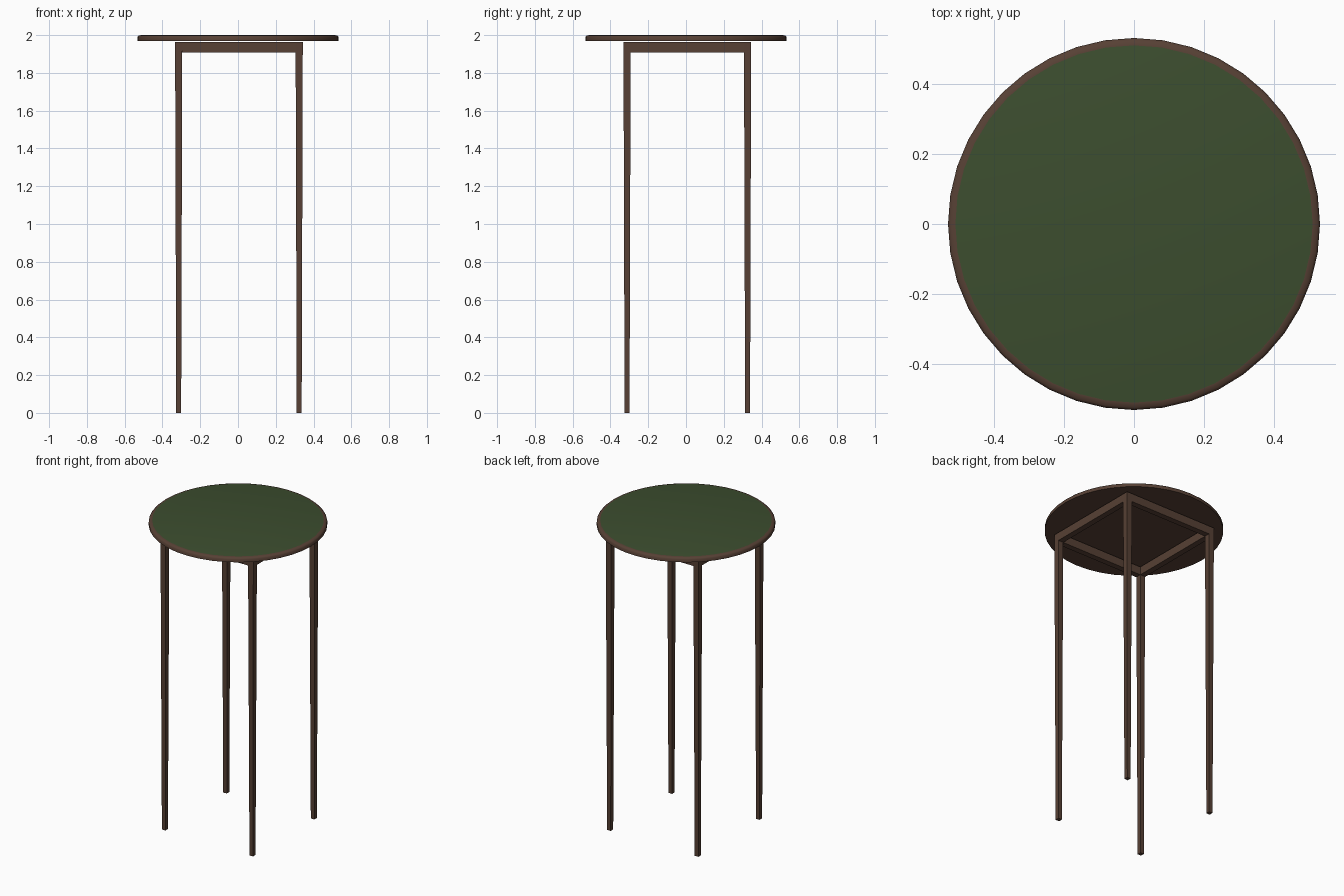
import bpy, bmesh, math

if "Cube" in bpy.data.objects:
    bpy.data.objects.remove(bpy.data.objects["Cube"])

CX, CY = 0.005, 0.007      # the frame sits slightly off the centre of the top
SPREAD = 0.319             # frame centre to leg centre
LEG_TOP, LEG_FOOT = 0.019, 0.013   # half widths of the tapered legs
FRAME_Z = 1.963


def material(name, rgb):
    m = bpy.data.materials.new(name)
    m.diffuse_color = (*rgb, 1)
    m.use_nodes = True
    m.node_tree.nodes["Principled BSDF"].inputs["Base Color"].default_value = m.diffuse_color
    return m


wood = material("dark_wood", (0.095, 0.052, 0.035))
felt = material("green_surface", (0.045, 0.075, 0.028))


def finish(name, bm, mats):
    bmesh.ops.recalc_face_normals(bm, faces=bm.faces)
    me = bpy.data.meshes.new(name)
    bm.to_mesh(me)
    bm.free()
    for m in mats:
        me.materials.append(m)
    ob = bpy.data.objects.new(name, me)
    bpy.context.collection.objects.link(ob)
    return ob


def loft(name, rings, mats, top_mat=0):
    """Skin a stack of vertex rings and cap both ends."""
    bm = bmesh.new()
    rows = [[bm.verts.new(p) for p in ring] for ring in rings]
    n = len(rows[0])
    for a, b in zip(rows, rows[1:]):
        for i in range(n):
            j = (i + 1) % n
            bm.faces.new((a[i], a[j], b[j], b[i]))
    bm.faces.new(rows[0][::-1])
    bm.faces.new(rows[-1]).material_index = top_mat
    return finish(name, bm, mats)


def circle(r, z, n=40):
    return [(r * math.cos(2 * math.pi * i / n), r * math.sin(2 * math.pi * i / n), z)
            for i in range(n)]


def rect(x, y, z, hx, hy):
    return [(x - hx, y - hy, z), (x + hx, y - hy, z), (x + hx, y + hy, z), (x - hx, y + hy, z)]


# round top with a softened rim and green surface
profile = [(0.533, 1.97), (0.533, 1.99), (0.526, 1.997), (0.512, 2.0)]
top = loft("table_top", [circle(r, z) for r, z in profile], [wood, felt], top_mat=1)
bpy.context.view_layer.objects.active = top
top.select_set(True)
bpy.ops.object.shade_smooth_by_angle(angle=math.radians(50))

# four tapered legs
for sy, row in ((-1, "front"), (1, "back")):
    for sx, side in ((-1, "left"), (1, "right")):
        x, y = CX + sx * SPREAD, CY + sy * SPREAD
        loft(f"{row}_{side}_leg",
             [rect(x, y, 0, LEG_FOOT, LEG_FOOT), rect(x, y, FRAME_Z, LEG_TOP, LEG_TOP)], [wood])

# four rails joining the legs under the top
half = SPREAD - LEG_TOP
for s, fb, lr in ((-1, "front", "left"), (1, "back", "right")):
    loft(f"{fb}_rail", [rect(CX, CY + s * SPREAD, z, half, LEG_TOP) for z in (1.909, FRAME_Z)], [wood])
    loft(f"{lr}_rail", [rect(CX + s * SPREAD, CY, z, LEG_TOP, half) for z in (1.909, FRAME_Z)], [wood])
